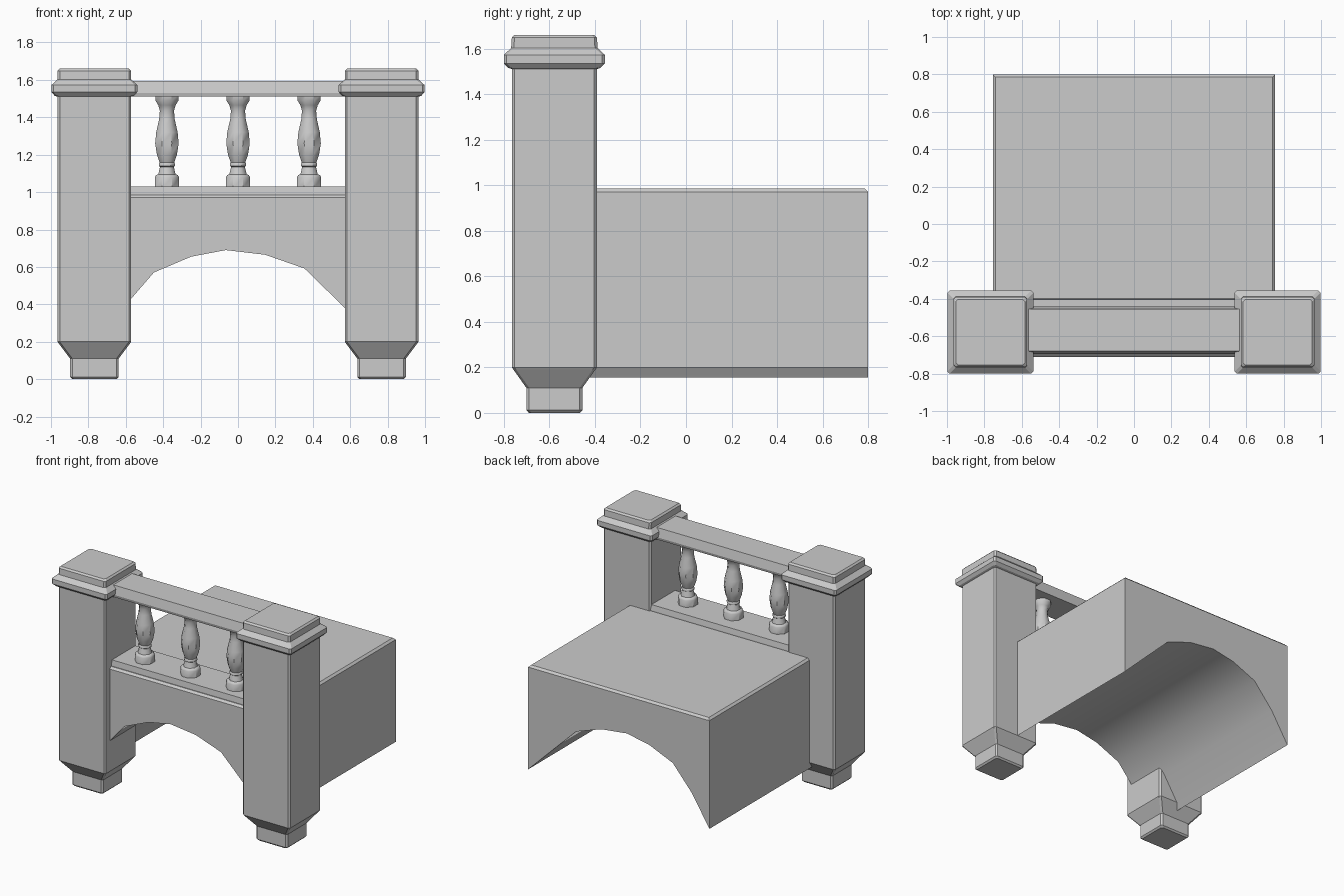
import bpy, bmesh, math

if "Cube" in bpy.data.objects:
    bpy.data.objects.remove(bpy.data.objects["Cube"])


def finish(name, bm, smooth=None):
    bmesh.ops.recalc_face_normals(bm, faces=bm.faces)
    me = bpy.data.meshes.new(name)
    bm.to_mesh(me)
    bm.free()
    ob = bpy.data.objects.new(name, me)
    bpy.context.collection.objects.link(ob)
    if smooth:
        bpy.ops.object.select_all(action='DESELECT')
        ob.select_set(True)
        bpy.context.view_layer.objects.active = ob
        bpy.ops.object.shade_smooth_by_angle(angle=math.radians(smooth))
    return ob


def loft(name, rings, smooth=None):
    """Skin a list of equal-length point rings and cap both ends."""
    bm = bmesh.new()
    vs = [[bm.verts.new(p) for p in r] for r in rings]
    n = len(rings[0])
    for a, b in zip(vs, vs[1:]):
        for i in range(n):
            j = (i + 1) % n
            bm.faces.new((a[i], a[j], b[j], b[i]))
    bm.faces.new(vs[0])
    bm.faces.new(vs[-1])
    return finish(name, bm, smooth)


def chamfered_ring(cx, cy, hx, hy, z, c=0.012):
    return [(cx + x, cy + y, z) for x, y in (
        (hx, -hy + c), (hx, hy - c), (hx - c, hy), (-hx + c, hy),
        (-hx, hy - c), (-hx, -hy + c), (-hx + c, -hy), (hx - c, -hy))]


def extrude_x(name, profile, x0, x1):
    return loft(name, [[(x, y, z) for y, z in profile] for x in (x0, x1)])


# Pillars: foot, tapered underside, shaft and stepped cap
PY = -0.578
pillar = [(0.118, 0.112, 0.0), (0.13, 0.123, 0.012), (0.13, 0.123, 0.11),
          (0.19, 0.18, 0.19), (0.197, 0.187, 0.2), (0.197, 0.187, 1.51),
          (0.212, 0.202, 1.515), (0.23, 0.222, 1.535), (0.23, 0.222, 1.572),
          (0.197, 0.19, 1.602), (0.197, 0.187, 1.648), (0.185, 0.175, 1.66)]
for side, label in ((-1, "left"), (1, "right")):
    loft("pillar_" + label,
         [chamfered_ring(side * 0.768, PY, hx, hy, z) for hx, hy, z in pillar])

# Bridge deck with an irregular arch underneath
arch = [(-0.755, 0.155), (-0.61, 0.385), (-0.45, 0.57), (-0.25, 0.655),
        (-0.065, 0.69), (0.145, 0.665), (0.355, 0.592), (0.57, 0.382),
        (0.755, 0.2)]
b = 0.015
bm = bmesh.new()
rows = []
for y, yt in ((-0.71, -0.71 + b), (0.8, 0.8 - b)):
    low = [bm.verts.new((x, y, z)) for x, z in arch]
    mid = [bm.verts.new((x, y, 0.97)) for x, z in arch]
    top = [bm.verts.new((max(-0.755 + b, min(0.755 - b, x)), yt, 0.985))
           for x, z in arch]
    rows.append((low, mid, top))
    for i in range(len(arch) - 1):
        for p, q in ((low, mid), (mid, top)):
            bm.faces.new((p[i], p[i + 1], q[i + 1], q[i]))
front, back = rows
for i in range(len(arch) - 1):
    for k in (0, 2):
        bm.faces.new((front[k][i], front[k][i + 1], back[k][i + 1], back[k][i]))
for e in (0, -1):
    for k in (0, 1):
        bm.faces.new((front[k][e], back[k][e], back[k + 1][e], front[k + 1][e]))
finish("arched_deck", bm, 32)

# Plinth under the balusters and handrail above them
extrude_x("plinth", [(-0.69, 0.975), (-0.69, 0.992), (-0.685, 1.03),
                     (-0.405, 1.03), (-0.398, 0.992), (-0.398, 0.975)],
          -0.6, 0.6)
extrude_x("handrail", [(-0.69, 1.51), (-0.695, 1.53), (-0.68, 1.595),
                       (-0.455, 1.595), (-0.44, 1.53), (-0.445, 1.51)],
          -0.6, 0.6)

# Turned balusters
baluster = [(0.07, 1.02), (0.07, 1.08), (0.062, 1.092), (0.05, 1.095),
            (0.04, 1.135), (0.047, 1.14), (0.047, 1.152), (0.042, 1.158),
            (0.058, 1.2), (0.068, 1.26), (0.062, 1.32), (0.045, 1.39),
            (0.041, 1.435), (0.05, 1.465), (0.067, 1.49), (0.067, 1.52)]
for i, x in enumerate((-0.38, 0, 0.38)):
    loft(f"baluster_{i + 1}",
         [[(x + r * math.cos(math.pi * (k + 0.5) / 4),
            -0.565 + r * math.sin(math.pi * (k + 0.5) / 4), z)
           for k in range(8)] for r, z in baluster], 44)
